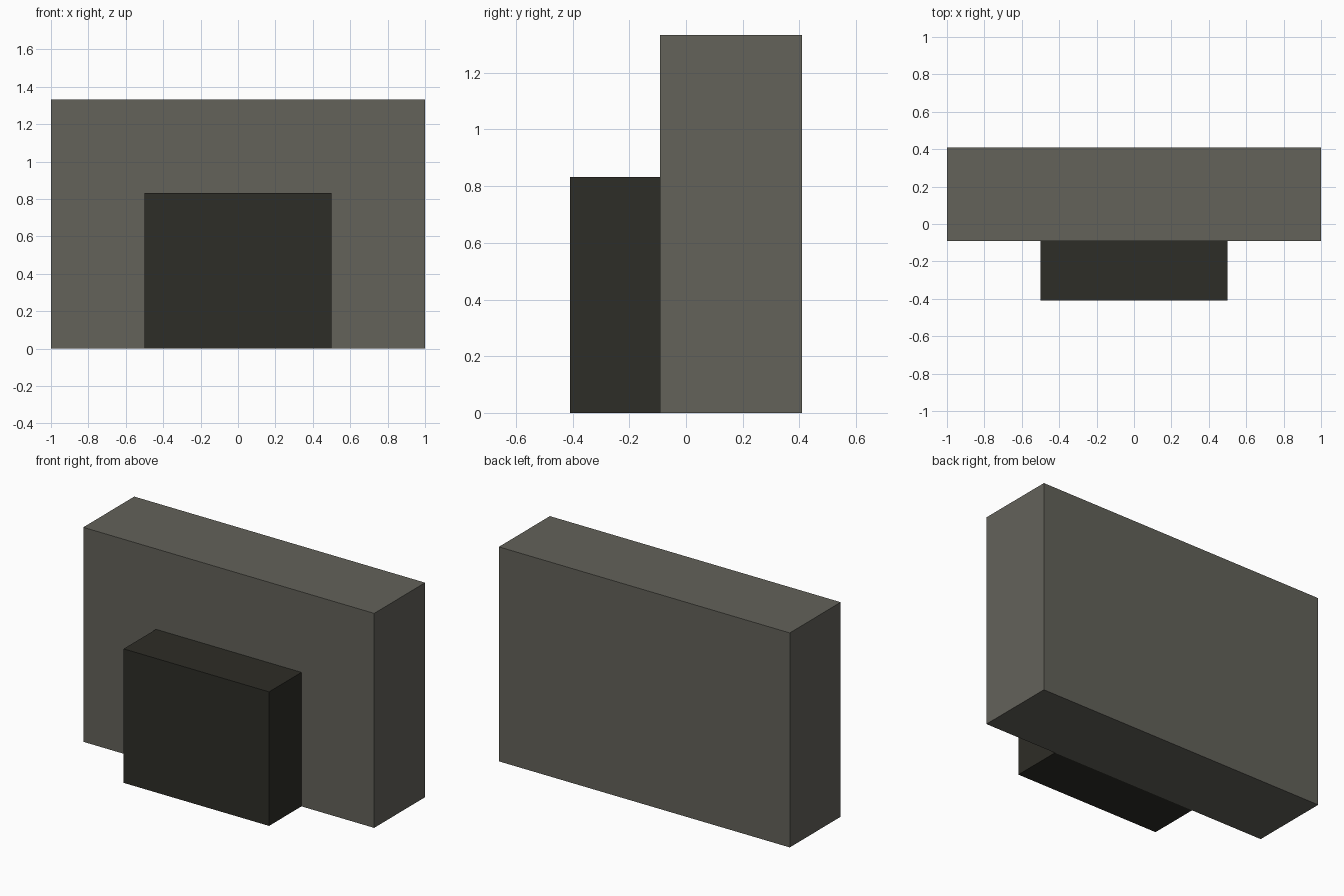
import bpy

if "Cube" in bpy.data.objects:
    bpy.data.objects.remove(bpy.data.objects["Cube"])


def material(name, color):
    mat = bpy.data.materials.new(name)
    mat.diffuse_color = (*color, 1)
    mat.use_nodes = True
    mat.node_tree.nodes["Principled BSDF"].inputs["Base Color"].default_value = mat.diffuse_color
    return mat


def box(name, lo, hi, mat):
    center = [(a + b) / 2 for a, b in zip(lo, hi)]
    bpy.ops.mesh.primitive_cube_add(size=1, location=center)
    obj = bpy.context.object
    obj.name = name
    obj.scale = [b - a for a, b in zip(lo, hi)]
    bpy.ops.object.transform_apply(location=False, rotation=False, scale=True)
    obj.data.materials.append(mat)
    return obj


stone = material("warm_grey", (0.125, 0.122, 0.102))
dark = material("dark_grey", (0.027, 0.026, 0.020))

# Wide rear slab
box("rear_block", (-1, -0.091, 0), (1, 0.409, 1.333), stone)
# Smaller dark block against its front face
box("front_block", (-0.5, -0.409, 0), (0.5, -0.091, 0.833), dark)
